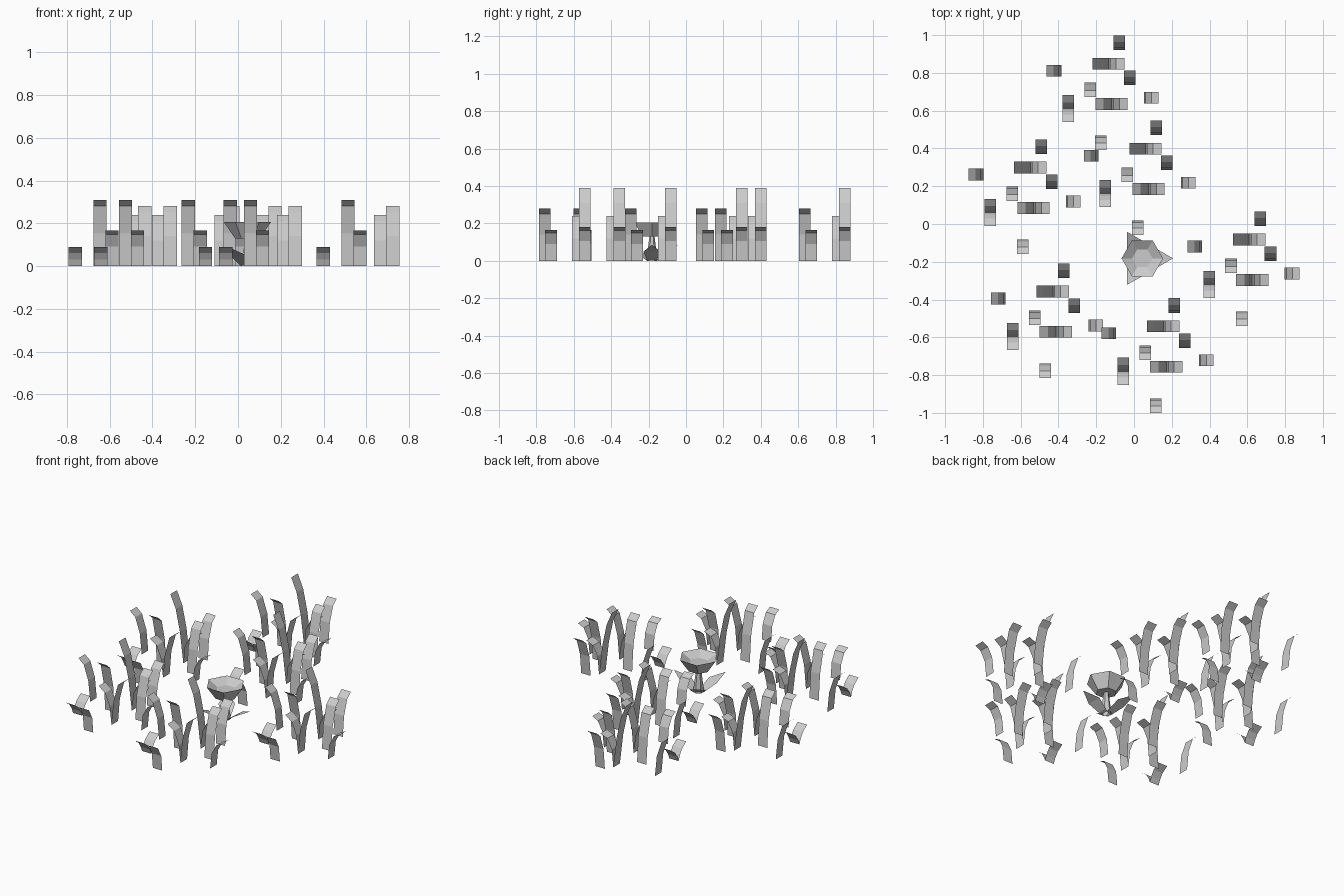
import bpy, bmesh, math
from mathutils import Vector, Matrix

cube = bpy.data.objects.get("Cube")
if cube:
    bpy.data.objects.remove(cube, do_unlink=True)

grey = bpy.data.materials.new("plain_grey")
grey.use_nodes = True
colour = (0.6, 0.6, 0.6, 1)
grey.diffuse_color = colour
grey.node_tree.nodes["Principled BSDF"].inputs["Base Color"].default_value = colour


def finish(name, bm, location):
    mesh = bpy.data.meshes.new(name)
    bm.to_mesh(mesh)
    bm.free()
    mesh.materials.append(grey)
    obj = bpy.data.objects.new(name, mesh)
    obj.location = location
    bpy.context.collection.objects.link(obj)
    return obj


def blade(bm, base, angle, height, reach):
    """Thin flat strip that rises from its base and bends over towards angle."""
    if height < 0.12:
        profile = [(0, 0), (0.012, 0.03), (0.033, 0.062), (reach, height)]
    elif height < 0.2:
        profile = [(0, 0), (0.01, height - 0.075), (0.04, height - 0.018), (reach, height)]
    elif height > 0.35:
        profile = [(0, 0), (0.022, 0.18), (0.05, 0.31), (reach, height)]
    else:
        profile = [(0, 0), (0.012, height * 0.5), (0.042, height - 0.03), (reach, height)]
    spin = Matrix.Rotation(math.radians(angle), 3, 'Z')
    start = Vector((base[0], base[1], 0))
    rows = [[bm.verts.new(start + spin @ Vector((r, side, z))) for side in (-0.031, 0.031)]
            for r, z in profile]
    for low, high in zip(rows, rows[1:]):
        bm.faces.new((low[0], high[0], high[1], low[1]))


# One clump: base x, base y, bend direction in degrees, height, reach
BLADES = [
    (0.27, 0.31, 90, 0.24, 0.077),
    (0.212, 0.238, 180, 0.39, 0.085), (0.212, 0.238, 0, 0.18, 0.085),
    (-0.037, 0.201, 180, 0.24, 0.077),
    (0.325, 0.124, 90, 0.28, 0.077),
    (0.116, 0.138, 270, 0.31, 0.077),
    (0.228, 0.024, 0, 0.28, 0.085), (0.228, 0.024, 180, 0.21, 0.085),
    (0.40, 0.058, 0, 0.166, 0.077),
    (0.172, -0.143, 270, 0.166, 0.077),
    (0, 0, 90, 0.09, 0.072), (0, 0, 270, 0.09, 0.072),
]
CLUMPS = [(-0.348, 0.611), (-0.152, 0.161), (-0.761, 0.061),
          (0.398, -0.32), (-0.642, -0.595), (-0.057, -0.78)]

for number, (x, y) in enumerate(CLUMPS, 1):
    bm = bmesh.new()
    for bx, by, angle, height, reach in BLADES:
        blade(bm, (bx, by), angle, height, reach)
    finish(f"grass_clump_{number}", bm, (x, y, 0))

FLOWER = (0.044, -0.182, 0)

# Six-sided cup: underside, flaring wall, rim, then a shallow dish inside
bm = bmesh.new()
rings = [[bm.verts.new((r * math.cos(i * math.pi / 3), r * math.sin(i * math.pi / 3), z))
          for i in range(6)] for r, z in ((0.058, 0.13), (0.11, 0.206), (0.054, 0.175))]
bm.faces.new(rings[0][::-1])
bm.faces.new(rings[-1])
for low, high in zip(rings, rings[1:]):
    for i in range(6):
        j = (i + 1) % 6
        bm.faces.new((low[i], low[j], high[j], high[i]))
finish("flower_cup", bm, FLOWER)

# Tapered stem
bm = bmesh.new()
bmesh.ops.create_cone(bm, cap_ends=False, segments=6, radius1=0.03, radius2=0.014,
                      depth=0.13, matrix=Matrix.Translation((0, 0, 0.065)))
finish("flower_stem", bm, FLOWER)

# Three pointed leaves around the stem
bm = bmesh.new()
for k in range(3):
    spin = Matrix.Rotation(k * math.tau / 3, 3, 'Z')
    outline = [(0.015, -0.025, 0), (0.085, -0.045, 0.05), (0.162, 0, 0.085),
               (0.085, 0.045, 0.05), (0.015, 0.025, 0)]
    a, b, tip, c, d = [bm.verts.new(spin @ Vector(p)) for p in outline]
    bm.faces.new((a, b, c, d))
    bm.faces.new((b, tip, c))
finish("flower_leaves", bm, FLOWER)
